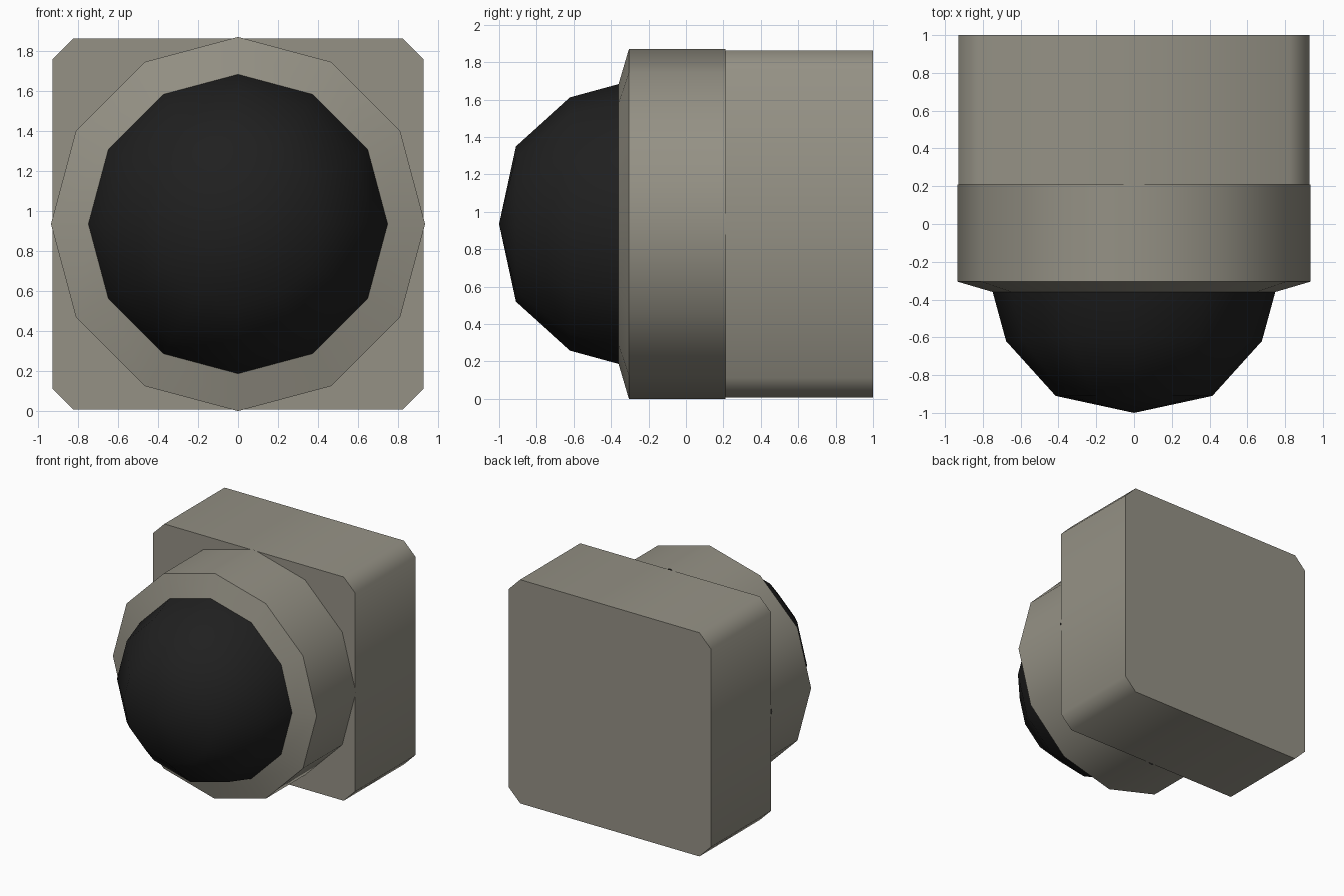
import bpy, bmesh, math

if "Cube" in bpy.data.objects:
    bpy.data.objects.remove(bpy.data.objects["Cube"])

CZ = 0.935  # height of the lens axis


def material(name, rgb):
    m = bpy.data.materials.new(name)
    m.diffuse_color = (*rgb, 1)
    m.use_nodes = True
    m.node_tree.nodes["Principled BSDF"].inputs["Base Color"].default_value = m.diffuse_color
    return m


def finish(name, bm, mat, angle):
    bmesh.ops.recalc_face_normals(bm, faces=bm.faces)
    me = bpy.data.meshes.new(name)
    bm.to_mesh(me)
    bm.free()
    ob = bpy.data.objects.new(name, me)
    bpy.context.collection.objects.link(ob)
    me.materials.append(mat)
    bpy.ops.object.select_all(action='DESELECT')
    ob.select_set(True)
    bpy.context.view_layer.objects.active = ob
    bpy.ops.object.shade_smooth_by_angle(angle=math.radians(angle))
    return ob


def loft(name, sections, mat, angle, cap_back=False, cap_front=False, tip=None):
    """Bridge equal-sized rings of (x, y, z) points, ordered back to front."""
    bm = bmesh.new()
    rings = [[bm.verts.new(p) for p in s] for s in sections]
    n = len(rings[0])
    for a, b in zip(rings, rings[1:]):
        for i in range(n):
            j = (i + 1) % n
            bm.faces.new((a[i], a[j], b[j], b[i]))
    if cap_back:
        bm.faces.new(rings[0])
    if cap_front:
        bm.faces.new(rings[-1])
    if tip is not None:
        t = bm.verts.new(tip)
        for i in range(n):
            bm.faces.new((rings[-1][i], rings[-1][(i + 1) % n], t))
    return finish(name, bm, mat, angle)


def circle(y, r, n=12):
    return [(r * math.sin(2 * math.pi * i / n), y,
             CZ + r * math.cos(2 * math.pi * i / n)) for i in range(n)]


def chamfered_square(y, h, c):
    k = h - c
    pts = [(k, h), (h, k), (h, -k), (k, -h), (-k, -h), (-h, -k), (-h, k), (-k, h)]
    return [(x, y, CZ + z) for x, z in pts]


grey = material("warm grey", (0.30, 0.285, 0.235))
black = material("black", (0.014, 0.014, 0.014))

# Square body with chamfered long edges
loft("housing_block", [chamfered_square(1.0, 0.928, 0.105),
                       chamfered_square(0.21, 0.928, 0.105)],
     grey, 50, cap_back=True, cap_front=True)

# Twelve-sided collar with a sloping front lip
loft("collar", [circle(0.21, 0.935), circle(-0.305, 0.935), circle(-0.36, 0.748)],
     grey, 40)

# Dark dome in the collar
loft("dome", [circle(-0.36, 0.748), circle(-0.62, 0.677), circle(-0.91, 0.415)],
     black, 60, tip=(0, -1.0, CZ))
